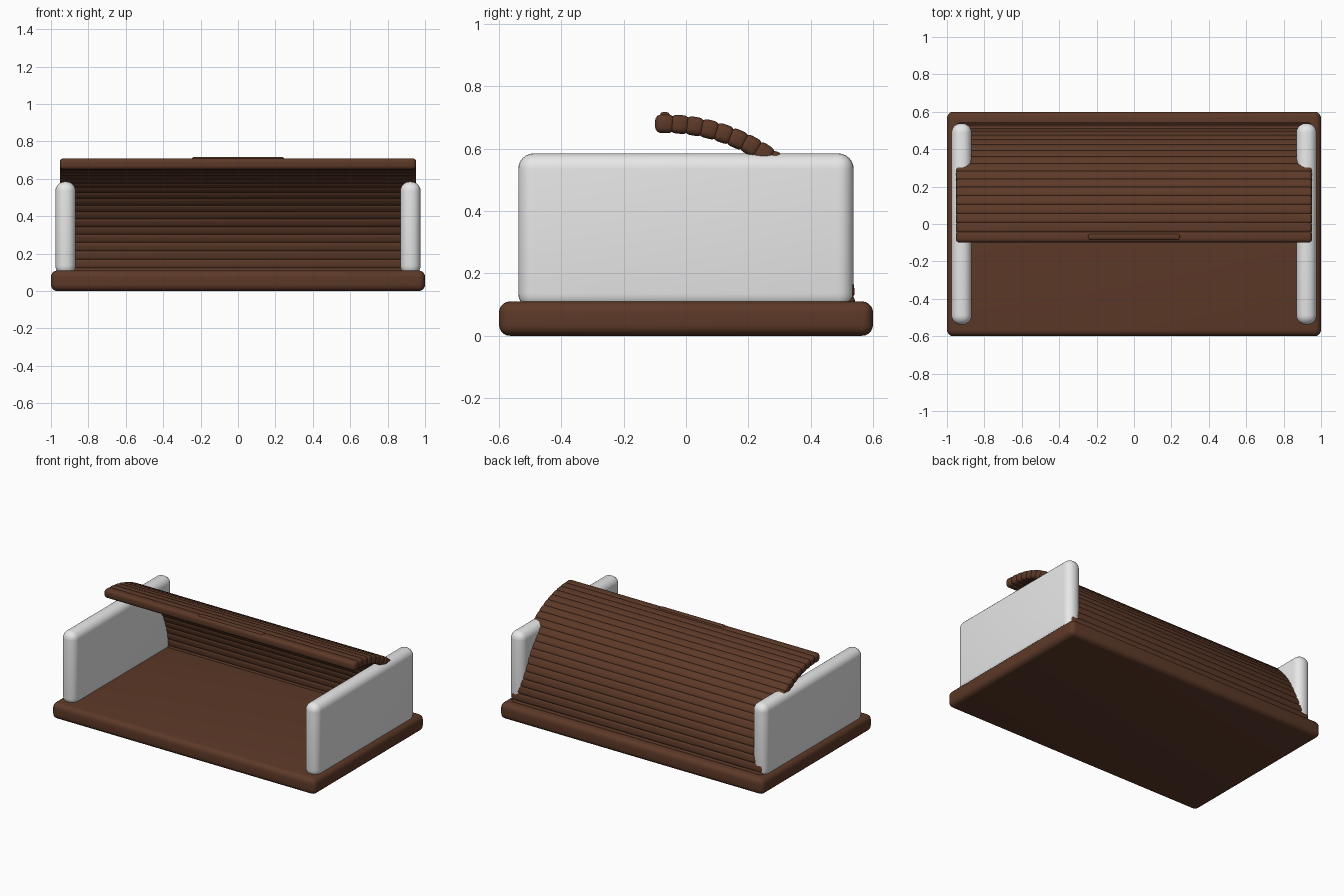
import bpy, math
from mathutils import Matrix, Vector

if "Cube" in bpy.data.objects:
    bpy.data.objects.remove(bpy.data.objects["Cube"])


def material(name, rgb):
    m = bpy.data.materials.new(name)
    m.diffuse_color = (*rgb, 1)
    m.use_nodes = True
    m.node_tree.nodes["Principled BSDF"].inputs["Base Color"].default_value = m.diffuse_color
    return m


WOOD = material("dark_brown_wood", (0.108, 0.041, 0.021))
GREY = material("light_grey", (0.8, 0.8, 0.8))


def rounded_box(name, centre, size, bevel, segments, mat, tilt=0.0):
    """Bevelled box, tilted about the x axis."""
    bpy.ops.mesh.primitive_cube_add(size=1)
    ob = bpy.context.object
    ob.name = name
    ob.data.transform(Matrix.Diagonal((*size, 1)))
    mod = ob.modifiers.new("rounding", 'BEVEL')
    mod.width = bevel
    mod.segments = segments
    bpy.ops.object.modifier_apply(modifier=mod.name)
    ob.data.materials.append(mat)
    bpy.ops.object.shade_smooth_by_angle(angle=math.radians(40))
    ob.location = Vector(centre)
    ob.rotation_euler.x = tilt
    return ob


# Base board
rounded_box("base", (0, 0, 0.055), (2.0, 1.2, 0.11), 0.035, 5, WOOD)

# End panels
for side, label in ((-1, "left"), (1, "right")):
    rounded_box(label + "_panel", (side * 0.922, 0, 0.335),
                (0.108, 1.076, 0.50), 0.05, 6, GREY)

# Rolling lid: slats along a quarter circle from the top front to the back
COUNT, RADIUS, CY, CZ = 20, 0.58, -0.068, 0.1
for i in range(COUNT):
    a = math.radians(90) * i / (COUNT - 1)
    rounded_box(f"lid_slat_{i + 1}",
                (0, CY + RADIUS * math.sin(a), CZ + RADIUS * math.cos(a)),
                (1.906, 0.062, 0.06), 0.02, 4, WOOD, -a)

# Thin grip strip on the front slat
rounded_box("grip_strip", (0, -0.068, 0.705), (0.49, 0.03, 0.024), 0.008, 3, WOOD)
